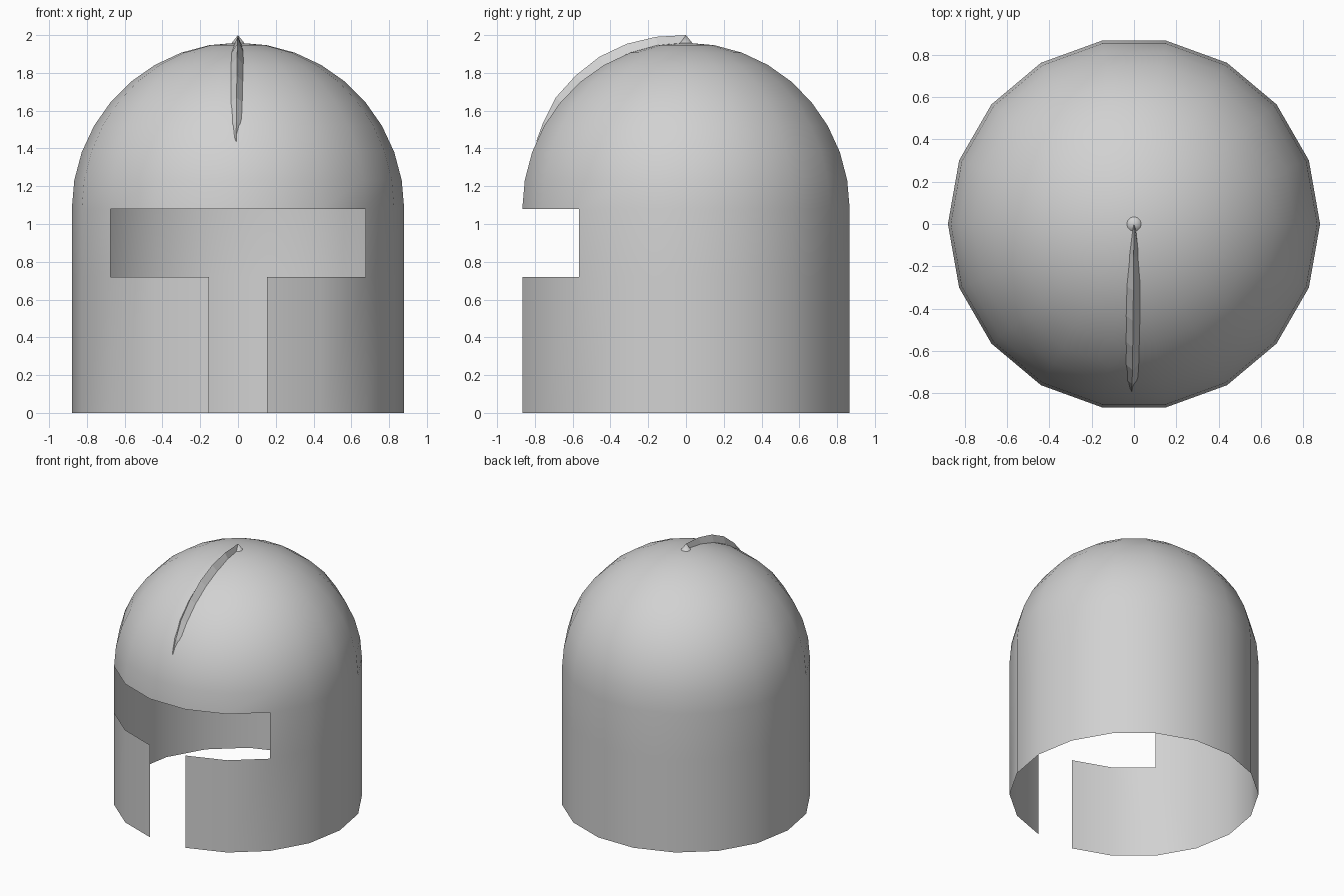
import bpy
import bmesh
from math import sin, cos, radians, pi

cube = bpy.data.objects.get("Cube")
if cube:
    bpy.data.objects.remove(cube, do_unlink=True)

SIDES, RADIUS, BROW, MOUTH = 18, 0.88, 1.08, 0.72

steel = bpy.data.materials.new("plain_grey")
steel.use_nodes = True
grey = (0.64, 0.64, 0.64, 1)
steel.diffuse_color = grey
steel.node_tree.nodes["Principled BSDF"].inputs["Base Color"].default_value = grey


def finish(name, bm, smooth_angle=None):
    """Turn a bmesh into a named, coloured object."""
    bmesh.ops.recalc_face_normals(bm, faces=bm.faces)
    mesh = bpy.data.meshes.new(name)
    bm.to_mesh(mesh)
    bm.free()
    mesh.materials.append(steel)
    obj = bpy.data.objects.new(name, mesh)
    bpy.context.collection.objects.link(obj)
    if smooth_angle:
        bpy.ops.object.select_all(action="DESELECT")
        obj.select_set(True)
        bpy.context.view_layer.objects.active = obj
        bpy.ops.object.shade_smooth_by_angle(angle=radians(smooth_angle))
    return obj


def lathe(profile, tip_z, sides):
    """Open-bottomed surface of revolution closed by a fan at the tip."""
    bm = bmesh.new()
    rings = [[bm.verts.new((r * cos(2 * pi * i / sides), r * sin(2 * pi * i / sides), z))
              for i in range(sides)] for r, z in profile]
    tip = bm.verts.new((0, 0, tip_z))
    for i in range(sides):
        j = (i + 1) % sides
        for low, high in zip(rings, rings[1:]):
            bm.faces.new((low[i], low[j], high[j], high[i]))
        bm.faces.new((rings[-1][i], rings[-1][j], tip))
    return bm


# Helmet shell: straight wall and half-round dome
wall = [(RADIUS, 0), (RADIUS, MOUTH)]
dome = [(RADIUS * cos(radians(a)), BROW + RADIUS * sin(radians(a))) for a in range(0, 90, 10)]
shell = lathe(wall + dome, BROW + RADIUS, SIDES)

# T-shaped face opening: five panels at eye level, one panel below
opening = []
for face in shell.faces:
    c = face.calc_center_median()
    if c.y < 0 and c.z < BROW:
        half_width = 0.65 if c.z > MOUTH else 0.1
        if abs(c.x) < half_width:
            opening.append(face)
bmesh.ops.delete(shell, geom=opening, context="FACES")
finish("helmet_shell", shell, 35)

# Small cone at the crown
finish("crown_point", lathe([(0.04, 1.95)], 2.0, 12), 40)

# Tapered crest running from the crown down the forehead:
# angle from the crown, ridge height above the dome, half width
sections = [(0, 0.04, 0.008), (10, 0.045, 0.025), (20, 0.05, 0.038), (30, 0.05, 0.04),
            (40, 0.042, 0.04), (50, 0.035, 0.04), (59, 0.014, 0.036), (66, 0.001, 0.004)]
crest = bmesh.new()
rows = []
for angle, height, half in sections:
    a = radians(angle)
    shift = -0.01 * angle / 66

    def point(x, lift):
        return crest.verts.new((x + shift, -(RADIUS * cos(pi / SIDES) + lift) * sin(a),
                                BROW + (RADIUS + lift) * cos(a)))

    rows.append([point(-half, -0.012), point(0, height), point(half, -0.012)])
for upper, lower in zip(rows, rows[1:]):
    for k in range(2):
        crest.faces.new((upper[k], upper[k + 1], lower[k + 1], lower[k]))
finish("forehead_crest", crest)
